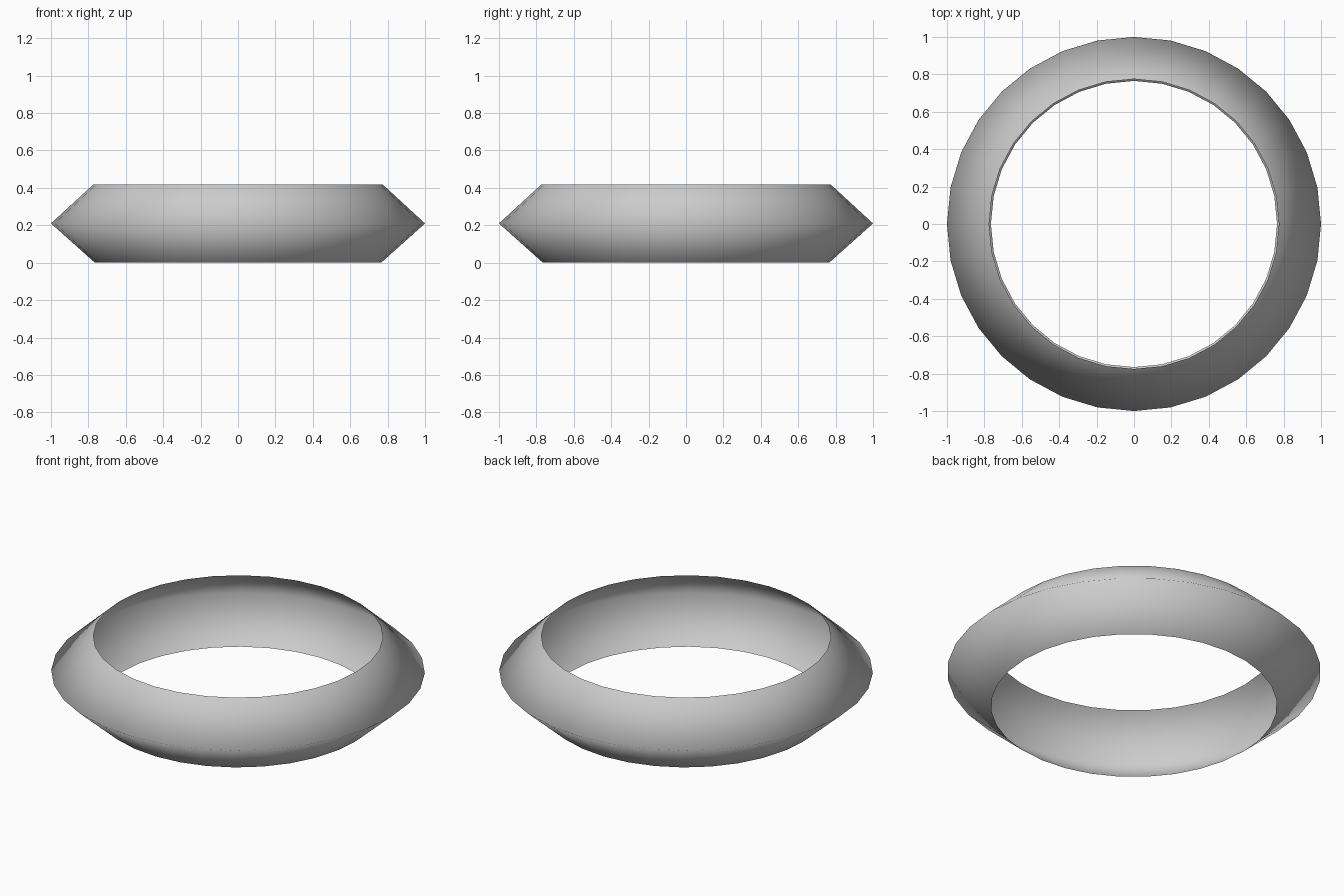
import bpy, bmesh
from math import cos, sin, tau

if "Cube" in bpy.data.objects:
    bpy.data.objects.remove(bpy.data.objects["Cube"])

SEGMENTS = 32
# V-shaped section (radius, height), open towards the hole
PROFILE = [(0.765, 0.0), (1.0, 0.21), (0.775, 0.417)]

# Thin ring band: the section turned around z
bm = bmesh.new()
rings = [[bm.verts.new((r * cos(tau * i / SEGMENTS), r * sin(tau * i / SEGMENTS), z))
          for i in range(SEGMENTS)] for r, z in PROFILE]
for low, high in zip(rings, rings[1:]):
    for i in range(SEGMENTS):
        j = (i + 1) % SEGMENTS
        face = bm.faces.new((low[i], low[j], high[j], high[i]))
        face.smooth = True

mesh = bpy.data.meshes.new("ring_band")
bm.to_mesh(mesh)
bm.free()
ring_band = bpy.data.objects.new("ring_band", mesh)
bpy.context.collection.objects.link(ring_band)
